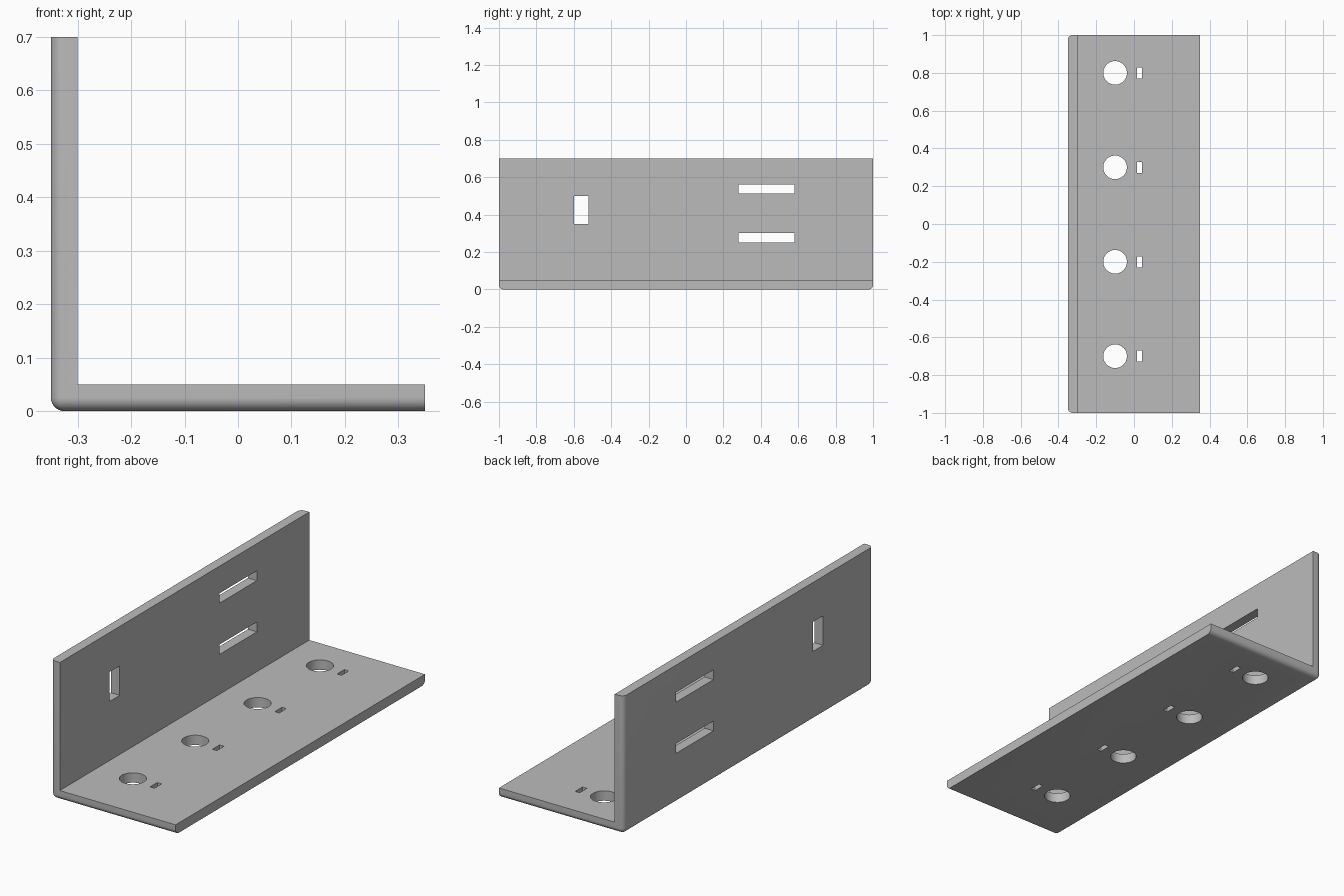
import bpy, bmesh, math
from mathutils import Matrix, Vector

cube = bpy.data.objects.get("Cube")
if cube:
    bpy.data.objects.remove(cube, do_unlink=True)

W, L, H, T, R = 0.35, 1.0, 0.7, 0.05, 0.025   # half width, half length, height, thickness, fillet

steel = bpy.data.materials.new("grey_steel")
steel.use_nodes = True
colour = (0.5, 0.5, 0.5, 1)
steel.diffuse_color = colour
steel.node_tree.nodes["Principled BSDF"].inputs["Base Color"].default_value = colour


def make_object(name, bm):
    bmesh.ops.recalc_face_normals(bm, faces=bm.faces)
    mesh = bpy.data.meshes.new(name)
    bm.to_mesh(mesh)
    bm.free()
    obj = bpy.data.objects.new(name, mesh)
    bpy.context.collection.objects.link(obj)
    mesh.materials.append(steel)
    return obj


# Angle profile extruded along its length
bm = bmesh.new()
profile = [(-W, 0), (W, 0), (W, T), (-W + T, T), (-W + T, H), (-W, H)]
face = bm.faces.new([bm.verts.new((x, -L, z)) for x, z in profile])
extruded = bmesh.ops.extrude_face_region(bm, geom=[face])["geom"]
bmesh.ops.translate(bm, vec=(0, 2 * L, 0),
                    verts=[v for v in extruded if isinstance(v, bmesh.types.BMVert)])
bmesh.ops.recalc_face_normals(bm, faces=bm.faces)


# Round every edge shared by two of: underside, back of wall, end faces
def outer_sides(edge):
    a, b = (v.co for v in edge.verts)
    return sum((max(a.z, b.z) < 1e-4,
                max(a.x, b.x) < -W + 1e-4,
                min(abs(a.y), abs(b.y)) > L - 1e-4 and a.y * b.y > 0))


rounded = [e for e in bm.edges if outer_sides(e) == 2]
bmesh.ops.bevel(bm, geom=rounded, offset=R, segments=8, profile=0.5, affect='EDGES')
bracket = make_object("angle_bracket", bm)

# Cutters for the base holes and the wall slots
bm = bmesh.new()


def box(centre, size):
    bmesh.ops.create_cube(bm, size=1, matrix=Matrix.Translation(centre)
                          @ Matrix.Diagonal((*size, 1)))


for y in (-0.7, -0.2, 0.3, 0.8):
    bmesh.ops.create_cone(bm, cap_ends=True, segments=48, radius1=0.0625, radius2=0.0625,
                          depth=4 * T, matrix=Matrix.Translation((-0.1, y, T / 2)))
    box((0.029, y, T / 2), (0.025, 0.058, 4 * T))

wall_x = -W + T / 2
box((wall_x, -0.56, 0.425), (4 * T, 0.08, 0.15))
for z in (0.277, 0.537):
    box((wall_x, 0.43, z), (4 * T, 0.3, 0.05))
cutter = make_object("hole_cutter", bm)
cutter.hide_render = True

# Cut, then drop the cutter
cut = bracket.modifiers.new("holes", 'BOOLEAN')
cut.operation = 'DIFFERENCE'
cut.solver = 'EXACT'
cut.object = cutter
bpy.ops.object.select_all(action='DESELECT')
bracket.select_set(True)
bpy.context.view_layer.objects.active = bracket
bpy.ops.object.modifier_apply(modifier=cut.name)
bpy.data.objects.remove(cutter, do_unlink=True)
bpy.ops.object.shade_smooth_by_angle(angle=math.radians(30))
